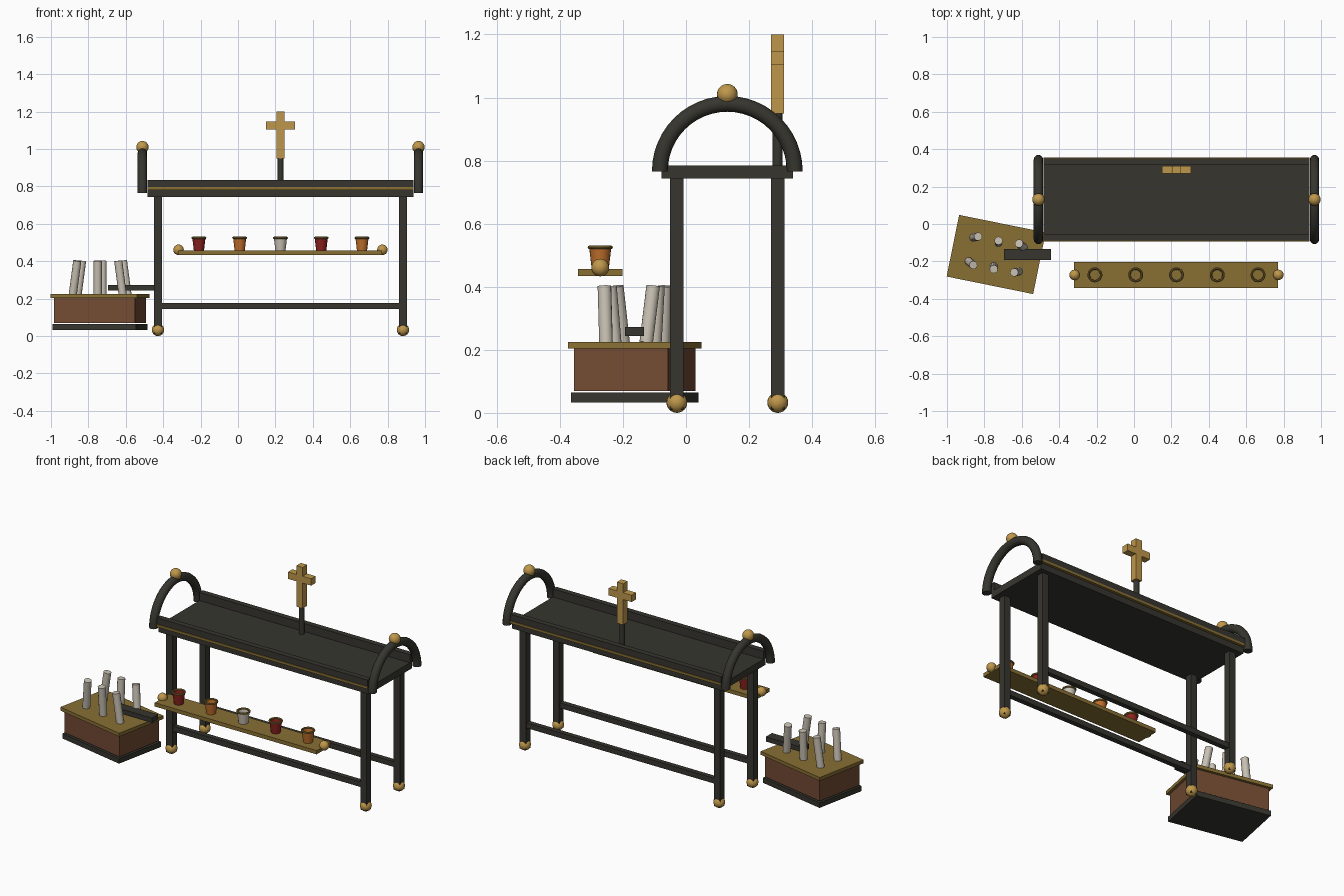
import bpy, bmesh, math
from mathutils import Vector, Matrix

cube = bpy.data.objects.get("Cube")
if cube:
    bpy.data.objects.remove(cube, do_unlink=True)


def material(name, rgb):
    m = bpy.data.materials.new(name)
    m.use_nodes = True
    m.diffuse_color = (*rgb, 1)
    bsdf = next(n for n in m.node_tree.nodes if n.type == 'BSDF_PRINCIPLED')
    bsdf.inputs["Base Color"].default_value = (*rgb, 1)
    bsdf.inputs["Roughness"].default_value = 0.6
    return m


iron = material("dark iron", (0.037, 0.036, 0.028))
gold = material("bright gold", (0.52, 0.31, 0.07))
brass = material("aged brass", (0.25, 0.16, 0.034))
wood = material("brown wood", (0.17, 0.07, 0.033))
wax = material("pale wax", (0.58, 0.53, 0.45))
red = material("red glass", (0.26, 0.017, 0.013))
amber = material("amber glass", (0.53, 0.16, 0.025))


def finish(name, bm, mat, smooth=False):
    mesh = bpy.data.meshes.new(name)
    bm.to_mesh(mesh)
    bm.free()
    mesh.materials.append(mat)
    obj = bpy.data.objects.new(name, mesh)
    bpy.context.collection.objects.link(obj)
    if smooth:
        bpy.ops.object.select_all(action='DESELECT')
        obj.select_set(True)
        bpy.context.view_layer.objects.active = obj
        bpy.ops.object.shade_smooth_by_angle(angle=math.radians(40))
    return obj


def box(name, center, size, mat, turn=0):
    bm = bmesh.new()
    bmesh.ops.create_cube(bm, size=1, matrix=Matrix.Translation(center)
                          @ Matrix.Rotation(turn, 4, 'Z') @ Matrix.Diagonal((*size, 1)))
    return finish(name, bm, mat)


def ball(name, center, radius, mat=gold):
    bm = bmesh.new()
    bmesh.ops.create_uvsphere(bm, u_segments=20, v_segments=12, radius=radius,
                              matrix=Matrix.Translation(center))
    return finish(name, bm, mat, True)


def rod(name, start, end, radius, mat, sides=14):
    a, b = Vector(start), Vector(end)
    turn = (b - a).to_track_quat('Z', 'Y').to_matrix().to_4x4()
    bm = bmesh.new()
    bmesh.ops.create_cone(bm, cap_ends=True, segments=sides, radius1=radius, radius2=radius,
                          depth=(b - a).length, matrix=Matrix.Translation((a + b) / 2) @ turn)
    return finish(name, bm, mat, True)


def lathe(name, profile, center, mat, sides=20):
    """Spin an open (radius, height) profile around the vertical axis."""
    bm = bmesh.new()
    verts = [bm.verts.new((r, 0, z)) for r, z in profile]
    edges = [bm.edges.new(pair) for pair in zip(verts, verts[1:])]
    bmesh.ops.spin(bm, geom=verts + edges, cent=(0, 0, 0), axis=(0, 0, 1),
                   angle=2 * math.pi, steps=sides, use_merge=True)
    bmesh.ops.remove_doubles(bm, verts=bm.verts, dist=0.0001)
    bmesh.ops.recalc_face_normals(bm, faces=bm.faces)
    bmesh.ops.translate(bm, verts=bm.verts, vec=center)
    return finish(name, bm, mat, True)


def arch(name, center, radius, tube, mat, steps=24, sides=12):
    """Half ring standing in the YZ plane."""
    bm = bmesh.new()
    rings = []
    for i in range(steps + 1):
        t = math.pi * i / steps
        ring = []
        for j in range(sides):
            p = 2 * math.pi * j / sides
            r = radius + tube * math.cos(p)
            ring.append(bm.verts.new(Vector(center) + Vector(
                (tube * math.sin(p), r * math.cos(t), r * math.sin(t)))))
        rings.append(ring)
    for a, b in zip(rings, rings[1:]):
        for j in range(sides):
            k = (j + 1) % sides
            bm.faces.new((a[j], a[k], b[k], b[j]))
    bm.faces.new(rings[0])
    bm.faces.new(rings[-1])
    bmesh.ops.recalc_face_normals(bm, faces=bm.faces)
    return finish(name, bm, mat, True)


# Table: tray, raised rails, brass trim, stretchers
CX, CY = 0.227, 0.131
box("table_top", (CX, CY, 0.764), (1.42, 0.416, 0.041), iron)
for label, s in (("front", -1), ("back", 1)):
    box(label + "_rail", (CX, CY + s * 0.203, 0.808), (1.42, 0.034, 0.052), iron)
    box(label + "_trim", (CX, CY + s * 0.215, 0.788), (1.42, 0.018, 0.015), brass)
    box(label + "_stretcher", (CX, CY + s * 0.16, 0.16), (1.29, 0.03, 0.032), iron)

    # Legs with ball feet
    for side, t in (("right", -1), ("left", 1)):
        x, y = CX + t * 0.655, CY + s * 0.16
        box(f"{label}_{side}_leg", (x, y, 0.378), (0.042, 0.042, 0.736), iron)
        ball(f"{label}_{side}_foot", (x, y, 0.033), 0.033)

# End arches with ball finials
for side, t in (("right", -1), ("left", 1)):
    x = CX + t * 0.738
    arch(side + "_arch", (x, CY, 0.766), 0.214, 0.025, iron)
    ball(side + "_finial", (x, CY, 1.01), 0.033)

# Cross on its post
rod("cross_post", (CX, 0.29, 0.78), (CX, 0.29, 0.955), 0.016, iron)
box("cross_upright", (CX, 0.29, 1.075), (0.042, 0.042, 0.25), gold)
box("cross_arm", (CX, 0.29, 1.125), (0.156, 0.042, 0.042), gold)

# Front shelf with end balls and a row of cups
SY = -0.272
box("shelf", (0.224, SY, 0.445), (1.092, 0.14, 0.023), brass)
for side, t in (("right", -1), ("left", 1)):
    ball(side + "_shelf_ball", (CX + t * 0.545, SY, 0.461), 0.028)
for i, glass in enumerate((red, amber, wax, red, amber)):
    spot = (CX + (i - 2) * 0.218, SY, 0.456)
    lathe(f"cup_{i + 1}", [(0.027, 0), (0.035, 0.068)], spot, glass)
    rim = [(0.034 + 0.006 * math.cos(a * math.pi / 4), 0.069 + 0.006 * math.sin(a * math.pi / 4))
           for a in range(9)]
    lathe(f"cup_rim_{i + 1}", rim, spot, brass)

# Turned candle box beside the table
TURN, BX, BY = -0.2, -0.737, -0.163
box("box_base", (BX, BY, 0.049), (0.454, 0.32, 0.031), iron, TURN)
box("box_body", (BX, BY, 0.137), (0.44, 0.304, 0.134), wood, TURN)
box("box_lid", (BX, BY, 0.214), (0.472, 0.336, 0.021), brass, TURN)
box("box_bracket", (-0.57, -0.163, 0.258), (0.25, 0.06, 0.029), iron)

# Leaning candles, two rows of three
spin = Matrix.Rotation(TURN, 3, 'Z')
for row, (label, leans) in enumerate((("front", (-0.02, -0.015, -0.005)),
                                      ("back", (0.005, 0.01, 0.022)))):
    for col, dy in enumerate(leans):
        base = Vector((BX, BY, 0.222)) + spin @ Vector(((col - 1) * 0.136, (row - 0.5) * 0.13, 0))
        lean = Vector(((1 - col) * 0.024, dy, 0.18))
        rod(f"{label}_candle_{col + 1}", base, base + lean, 0.022, wax, 12)
